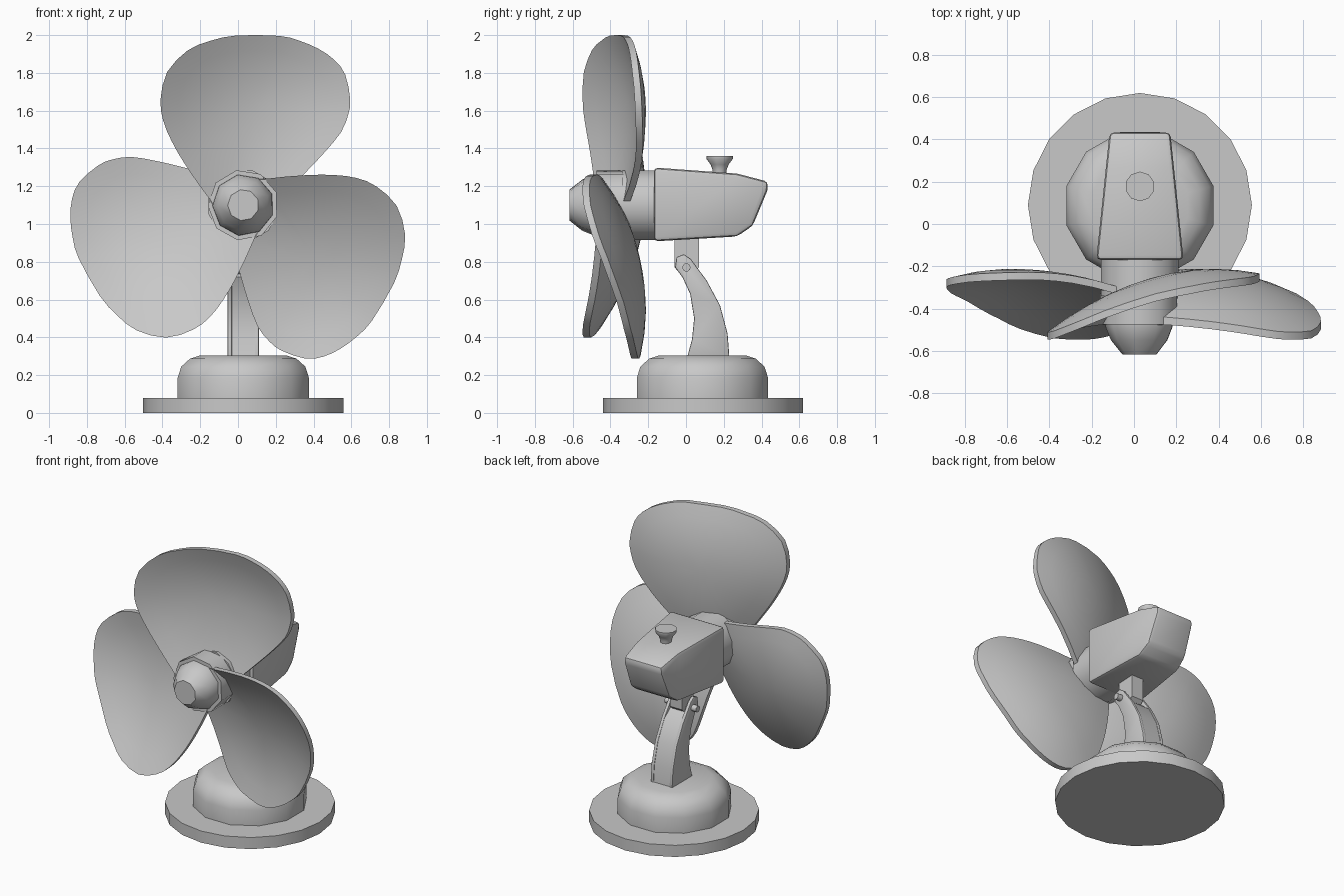
import bpy, bmesh, math
from mathutils import Matrix, Vector

if "Cube" in bpy.data.objects:
    bpy.data.objects.remove(bpy.data.objects["Cube"])

GREY = (0.58, 0.58, 0.58, 1)
grey = bpy.data.materials.new("plain grey")
grey.use_nodes = True
grey.diffuse_color = GREY
grey.node_tree.nodes["Principled BSDF"].inputs["Base Color"].default_value = GREY

CX = 0.028                       # the fan's centre line
HUB = Vector((CX, 0, 1.1))       # rotor axis, running along y


def finish(name, bm, angle=45, bevel=0):
    """Turn a bmesh into a named, shaded object."""
    bmesh.ops.recalc_face_normals(bm, faces=bm.faces)
    mesh = bpy.data.meshes.new(name)
    bm.to_mesh(mesh)
    bm.free()
    mesh.materials.append(grey)
    obj = bpy.data.objects.new(name, mesh)
    bpy.context.collection.objects.link(obj)
    bpy.ops.object.select_all(action="DESELECT")
    obj.select_set(True)
    bpy.context.view_layer.objects.active = obj
    if bevel:
        mod = obj.modifiers.new("Bevel", "BEVEL")
        mod.width, mod.segments, mod.limit_method = bevel, 2, "ANGLE"
        bpy.ops.object.modifier_apply(modifier=mod.name)
    bpy.ops.object.shade_smooth_by_angle(angle=math.radians(angle))


def lathe(name, profile, sides, origin, phase=0, axis="Z"):
    """Closed solid of revolution from (radius, height) pairs."""
    bm = bmesh.new()
    rings = []
    for r, h in profile:
        ring = []
        for i in range(sides):
            a = math.radians(phase) + math.tau * i / sides
            u, v = r * math.cos(a), r * math.sin(a)
            p = {"Z": (u, v, h), "Y": (u, h, v), "X": (h, u, v)}[axis]
            ring.append(bm.verts.new(Vector(p) + Vector(origin)))
        rings.append(ring)
    for lo, hi in zip(rings, rings[1:]):
        for i in range(sides):
            j = (i + 1) % sides
            bm.faces.new((lo[i], lo[j], hi[j], hi[i]))
    bm.faces.new(rings[0])
    bm.faces.new(rings[-1])
    finish(name, bm)


def prism(name, outline, x_left, x_right, bevel=0):
    """Side outline in (y, z) joined between two x positions given along y."""
    bm = bmesh.new()
    sides = [[bm.verts.new((CX + x(y), y, z)) for y, z in outline]
             for x in (x_left, x_right)]
    n = len(outline)
    for i in range(n):
        j = (i + 1) % n
        bm.faces.new((sides[0][i], sides[0][j], sides[1][j], sides[1][i]))
    for side in sides:
        bm.faces.new(side)
    finish(name, bm, angle=35, bevel=bevel)


def slab(name, outline, x0, x1, bevel=0):
    prism(name, outline, lambda y: x0, lambda y: x1, bevel)


# Base plate and rounded pedestal
lathe("base_plate", [(0.53, 0), (0.53, 0.08)], 20, (CX, 0.09, 0), phase=90)
lathe("pedestal", [(0.36, 0.08), (0.36, 0.185), (0.34, 0.245), (0.292, 0.287), (0.235, 0.305)],
      12, (CX, 0.087, 0), phase=15)

# Curved arm: two cheeks forming a fork, with a slightly recessed core
front_edge = [(0.005, 0.29), (0.032, 0.39), (0.043, 0.5), (0.022, 0.63), (-0.02, 0.72)]
back_edge = [(0.11, 0.7), (0.18, 0.57), (0.22, 0.42), (0.23, 0.29)]
fork_top = [(-0.058, 0.77), (-0.05, 0.825), (-0.01, 0.84), (0.025, 0.815)]
core = ([(y + 0.004, z) for y, z in front_edge] + [(0.03, 0.76)]
        + [(y - 0.004, z) for y, z in back_edge])
slab("arm_core", core, -0.068, 0.068)
slab("right_arm_cheek", front_edge + fork_top + back_edge, -0.083, -0.06, bevel=0.006)
slab("left_arm_cheek", front_edge + fork_top + back_edge, 0.06, 0.083, bevel=0.006)

# Tilt joint
slab("tilt_tab", [(-0.06, 0.93), (-0.06, 0.77), (-0.03, 0.735), (0.03, 0.735),
                  (0.068, 0.77), (0.068, 0.93)], -0.045, 0.045)
lathe("tilt_pin", [(0.022, -0.12), (0.022, 0.12)], 10, (CX, 0.002, 0.77), axis="X")


# Motor housing, narrowing towards the back
def half_width(y):
    return 0.206 - 0.062 * (y + 0.165) / 0.595


prism("motor_housing",
      [(-0.17, 1.299), (0.27, 1.267), (0.435, 1.224), (0.43, 1.175),
       (0.353, 0.99), (0.27, 0.934), (-0.17, 0.908)],
      lambda y: -half_width(y), half_width, bevel=0.022)
lathe("motor_neck", [(0.19, -0.34), (0.19, -0.13)], 12, HUB, phase=15, axis="Y")

# Control knob on top
lathe("control_knob", [(0.037, 1.25), (0.037, 1.287), (0.048, 1.315), (0.07, 1.345), (0.07, 1.36)],
      10, (CX, 0.178, 0), phase=90)

# Rotor hub and nose
lathe("rotor_hub", [(0.188, -0.33), (0.188, -0.475)], 9, HUB, phase=101, axis="Y")
lathe("rotor_nose", [(0.164, -0.47), (0.162, -0.49), (0.137, -0.55), (0.083, -0.617)],
      9, HUB, phase=101, axis="Y")

# Blade outline in (x, z) from the hub axis
BLADE = [(-0.12, -0.02), (-0.185, 0.04), (-0.308, 0.215), (-0.38, 0.34), (-0.425, 0.45),
         (-0.438, 0.56), (-0.403, 0.705), (-0.293, 0.82), (-0.173, 0.87), (-0.038, 0.898),
         (0.19, 0.896), (0.295, 0.871), (0.397, 0.828), (0.483, 0.768), (0.54, 0.69),
         (0.566, 0.56), (0.556, 0.48), (0.517, 0.385), (0.429, 0.278), (0.333, 0.176),
         (0.19, 0.03), (0.12, -0.02)]


def rounded(points):
    """Insert a smooth midpoint between each pair of outline points."""
    out = []
    n = len(points)
    for i in range(n):
        a, b, c, d = (Vector(points[(i + k) % n]) for k in (-1, 0, 1, 2))
        out += [b, (9 * (b + c) - a - d) / 16]
    return out


def blade_depth(x, z):
    """Pitched and dished blade surface."""
    drop = 0.5 if z > 0.5 else 0.3 + 0.7 * max(0, -x)
    return -0.29 + 0.335 * x - 0.473 * x * x - drop * (z - 0.5) ** 2


def blade(name, turn):
    """Front and back skins of equal depth, joined by a rim."""
    bm = bmesh.new()
    outline = rounded(BLADE)
    n = len(outline)
    mid = Vector((0.05, 0.48))
    rims = []
    for offset in (-0.018, 0.018):
        rings = []
        for k in (1, 0.8, 0.6, 0.4, 0.2):
            points = [mid + (p - mid) * k for p in outline]
            rings.append([bm.verts.new((p.x, blade_depth(*p) + offset, p.y)) for p in points])
        centre = bm.verts.new((mid.x, blade_depth(*mid) + offset, mid.y))
        for i in range(n):
            j = (i + 1) % n
            for outer, inner in zip(rings, rings[1:]):
                bm.faces.new((outer[i], outer[j], inner[j], inner[i]))
            bm.faces.new((rings[-1][i], rings[-1][j], centre))
        rims.append(rings[0])
    for i in range(n):
        j = (i + 1) % n
        bm.faces.new((rims[0][i], rims[0][j], rims[1][j], rims[1][i]))
    bm.transform(Matrix.Translation(HUB) @ Matrix.Rotation(math.radians(turn), 4, "Y"))
    finish(name, bm)


for label, turn in (("top", 0), ("left", 120), ("right", 240)):
    blade(label + "_blade", turn)
